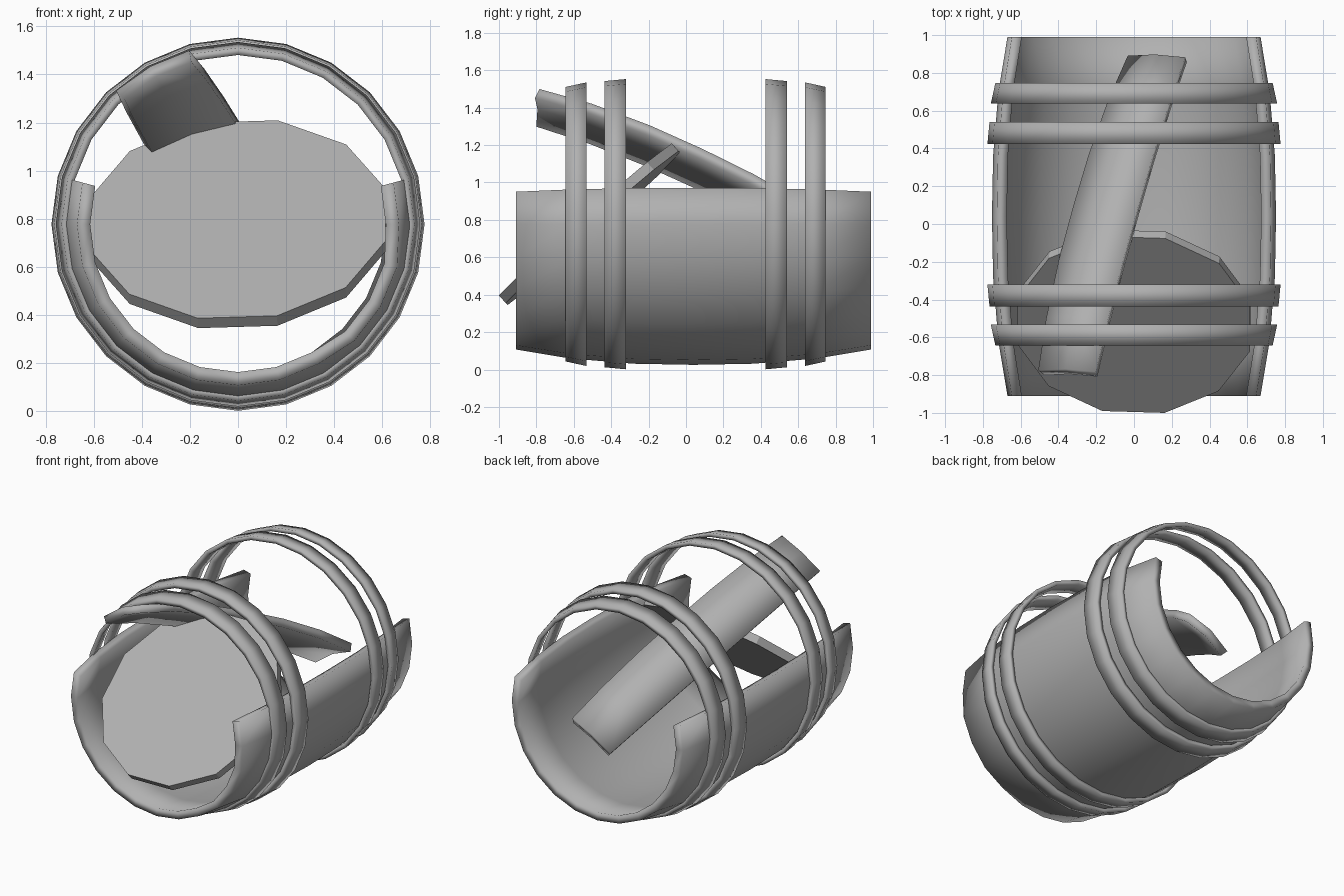
import bpy, bmesh
from math import radians, cos, sin
from mathutils import Vector, Matrix

if "Cube" in bpy.data.objects:
    bpy.data.objects.remove(bpy.data.objects["Cube"])

AXIS_Z = 0.777   # height of the barrel axis
MID_Y = 0.04     # middle of the barrel along its axis

grey = bpy.data.materials.new("dark_grey")
grey.diffuse_color = (0.44, 0.44, 0.44, 1)
grey.use_nodes = True
grey.node_tree.nodes["Principled BSDF"].inputs["Base Color"].default_value = grey.diffuse_color


def finish(name, bm, smooth=True):
    bmesh.ops.recalc_face_normals(bm, faces=bm.faces)
    for f in bm.faces:
        f.smooth = smooth
    me = bpy.data.meshes.new(name)
    bm.to_mesh(me)
    bm.free()
    me.materials.append(grey)
    ob = bpy.data.objects.new(name, me)
    bpy.context.collection.objects.link(ob)
    return ob


def sweep(name, outer, inner, a0, a1, segs, matrix, sprung=()):
    """Turn a wall section (y, radius) around the y axis from a0 to a1 degrees."""
    loop = outer + inner[::-1]
    n = len(loop)
    closed = abs(a1 - a0) >= 360
    bm = bmesh.new()
    rings = []
    for k in range(segs if closed else segs + 1):
        a = radians(a0 + (a1 - a0) * k / segs)
        push = 0.015 if k in sprung else 0   # front end pushed outwards
        ring = []
        for y, r in loop:
            r += push if y < -0.9 else 0
            ring.append(bm.verts.new((r * cos(a), y, r * sin(a))))
        rings.append(ring)
    pairs = list(zip(rings, rings[1:]))
    if closed:
        pairs.append((rings[-1], rings[0]))
    for p, q in pairs:
        for i in range(n):
            j = (i + 1) % n
            bm.faces.new((p[i], p[j], q[j], q[i]))
    if not closed:
        for ring in (rings[0], rings[-1]):
            for i in range(n // 2 - 1):
                bm.faces.new((ring[i], ring[i + 1], ring[n - 2 - i], ring[n - 1 - i]))
    bm.transform(matrix)
    return finish(name, bm)


# Bowed stave profile, measured from the barrel middle
half = [(0.0, 0.752), (0.32, 0.746), (0.66, 0.718), (0.95, 0.67)]
outer = [(-y, r) for y, r in half[:0:-1]] + half
inner = [(y, r - 0.055) for y, r in outer]

# Broken barrel body: the lower staves, one of them slightly sprung
sweep("barrel_body", outer, inner, 165, 375, 14,
      Matrix.Translation((0, MID_Y, AXIS_Z)), sprung=(10, 11, 12))

# Four full hoops, mirrored about the middle
for s, end in ((-1, "front"), (1, "back")):
    for kind, y0, r0, y1, r1 in (("end", 0.695, 0.734, 0.585, 0.758),
                                 ("inner", 0.488, 0.765, 0.372, 0.776)):
        o = [(s * y0, r0), (s * y1, r1)]
        i = [(s * y0, r0 - 0.03), (s * y1, r1 - 0.03)]
        sweep(f"{end}_{kind}_hoop", o, i, 0, 360, 24,
              Matrix.Translation((0, MID_Y + 0.012, AXIS_Z)))

# Loose stave leaning from the front hoops down into the barrel
start, stop = Vector((-0.365, -0.77, 1.435)), Vector((0.11, 0.9, 0.65))
d = (stop - start).normalized()
side = Vector((cos(radians(28)), 0, sin(radians(28))))
side = (side - d * side.dot(d)).normalized()
up = side.cross(d)
pose = Matrix((side, d, up)).transposed().to_4x4()
pose.translation = (start + stop) / 2 - up * 0.67
sweep("loose_stave", outer, inner, 75, 105, 2, pose)

# Twelve-sided lid fallen inwards, tilted at the front
bm = bmesh.new()
bmesh.ops.create_cone(bm, cap_ends=True, segments=12, radius1=0.637,
                      radius2=0.637, depth=0.055)
bm.transform(Matrix.Rotation(radians(15), 4, 'Z'))
u = Vector((1, -0.03, 0.03)).normalized()
v = Vector((0, 0.75, 0.66))
v = (v - u * v.dot(u)).normalized()
pose = Matrix((u, v, u.cross(v))).transposed().to_4x4()
pose.translation = (0, -0.515, 0.777)
bm.transform(pose)
finish("fallen_lid", bm, smooth=False)
